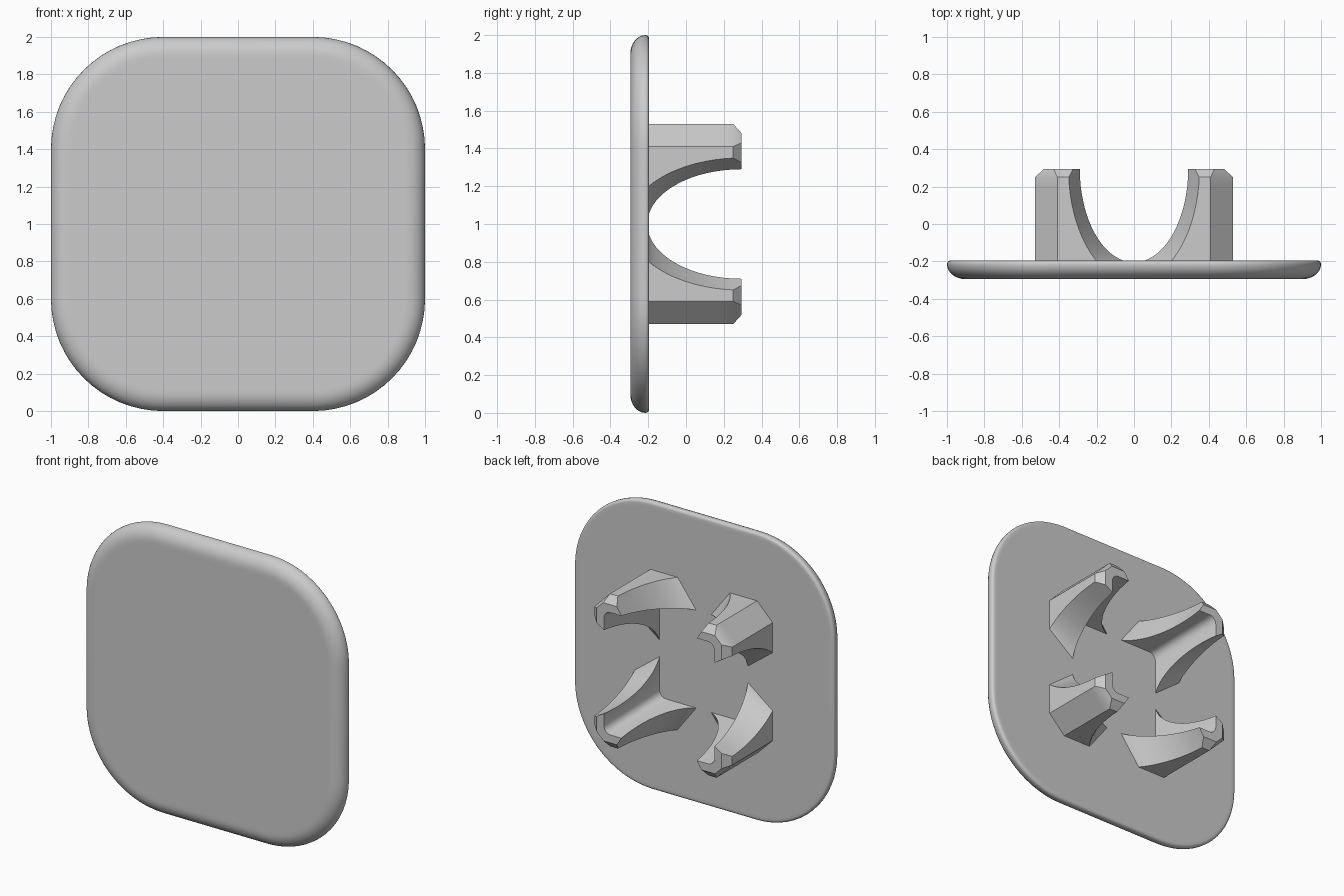
import bpy, bmesh
from math import sin, cos, pi, sqrt, radians

cube = bpy.data.objects.get("Cube")
if cube:
    bpy.data.objects.remove(cube)

grey = bpy.data.materials.new("light grey plastic")
grey.use_nodes = True
GREY = (0.6, 0.6, 0.6, 1)
grey.diffuse_color = GREY
grey.node_tree.nodes["Principled BSDF"].inputs["Base Color"].default_value = GREY

BACK, STEP, END = -0.195, 0.25, 0.295   # plate back, start of end bevel, leg end


def loft(name, rings):
    """Skin equal-length rings of points and cap both ends."""
    bm = bmesh.new()
    loops = [[bm.verts.new(p) for p in ring] for ring in rings]
    n = len(loops[0])
    for a, b in zip(loops, loops[1:]):
        for i in range(n):
            j = (i + 1) % n
            bm.faces.new((a[i], a[j], b[j], b[i]))
    bm.faces.new(loops[0])
    bm.faces.new(loops[-1])
    bmesh.ops.recalc_face_normals(bm, faces=bm.faces)
    mesh = bpy.data.meshes.new(name)
    bm.to_mesh(mesh)
    bm.free()
    mesh.materials.append(grey)
    ob = bpy.data.objects.new(name, mesh)
    bpy.context.collection.objects.link(ob)
    bpy.ops.object.select_all(action='DESELECT')
    ob.select_set(True)
    bpy.context.view_layer.objects.active = ob
    bpy.ops.object.shade_smooth_by_angle(angle=radians(30))
    return ob


def rounded_square(y, inset, steps=16):
    r = 0.6 - inset
    pts = []
    for q, (sx, sz) in enumerate([(1, 1), (-1, 1), (-1, -1), (1, -1)]):
        for k in range(steps + 1):
            a = (q + k / steps) * pi / 2
            pts.append((sx * 0.4 + r * cos(a), y, 1 + sz * 0.4 + r * sin(a)))
    return pts


# Cover plate: deep round on the front edge, small round on the back edge
plate = [rounded_square(-0.295, 0.12)]
for k in range(9):
    a = k / 8 * pi / 2
    plate.append(rounded_square(-0.215 - 0.08 * cos(a), 0.1 * (1 - sin(a))))
for k in range(1, 5):
    a = k / 4 * pi / 2
    plate.append(rounded_square(BACK - 0.02 + 0.02 * sin(a), 0.02 * (1 - cos(a))))
plate.append(rounded_square(BACK, 0.04))
loft("cover_plate", plate)


def leg_section(y, sx, sz):
    """L-shaped section with a cut outer corner, filleted inside."""
    bevel = max(0, (y - STEP) / (END - STEP))
    outer = 0.53 - 0.05 * bevel
    cut = 0.41 + 0.02 * bevel
    inner = 0.34 + 0.085 * (y - BACK) / (END - BACK)
    tip_in = 0.29 * sqrt(1 - ((END - y) / 0.5) ** 2)
    tip_out = 0.35 * sqrt(1 - ((END - y) / 0.6) ** 2) - 0.025 * bevel
    pts = [(tip_out, outer), (cut, outer), (outer, cut), (outer, tip_out), (inner, tip_in)]
    r = 0.05
    for k in range(6):
        a = k / 5 * pi / 2
        pts.append((inner - r + r * cos(a), inner - r + r * sin(a)))
    pts.append((tip_in, inner))
    return [(sx * u, y, 1 + sz * v) for u, v in pts]


# Four clip legs, mirrored about the centre
depths = [BACK + (STEP - BACK) * (k / 14) ** 1.6 for k in range(15)] + [END]
for side, sx in (("left", 1), ("right", -1)):
    for level, sz in (("upper", 1), ("lower", -1)):
        loft(f"{level}_{side}_leg", [leg_section(y, sx, sz) for y in depths])
